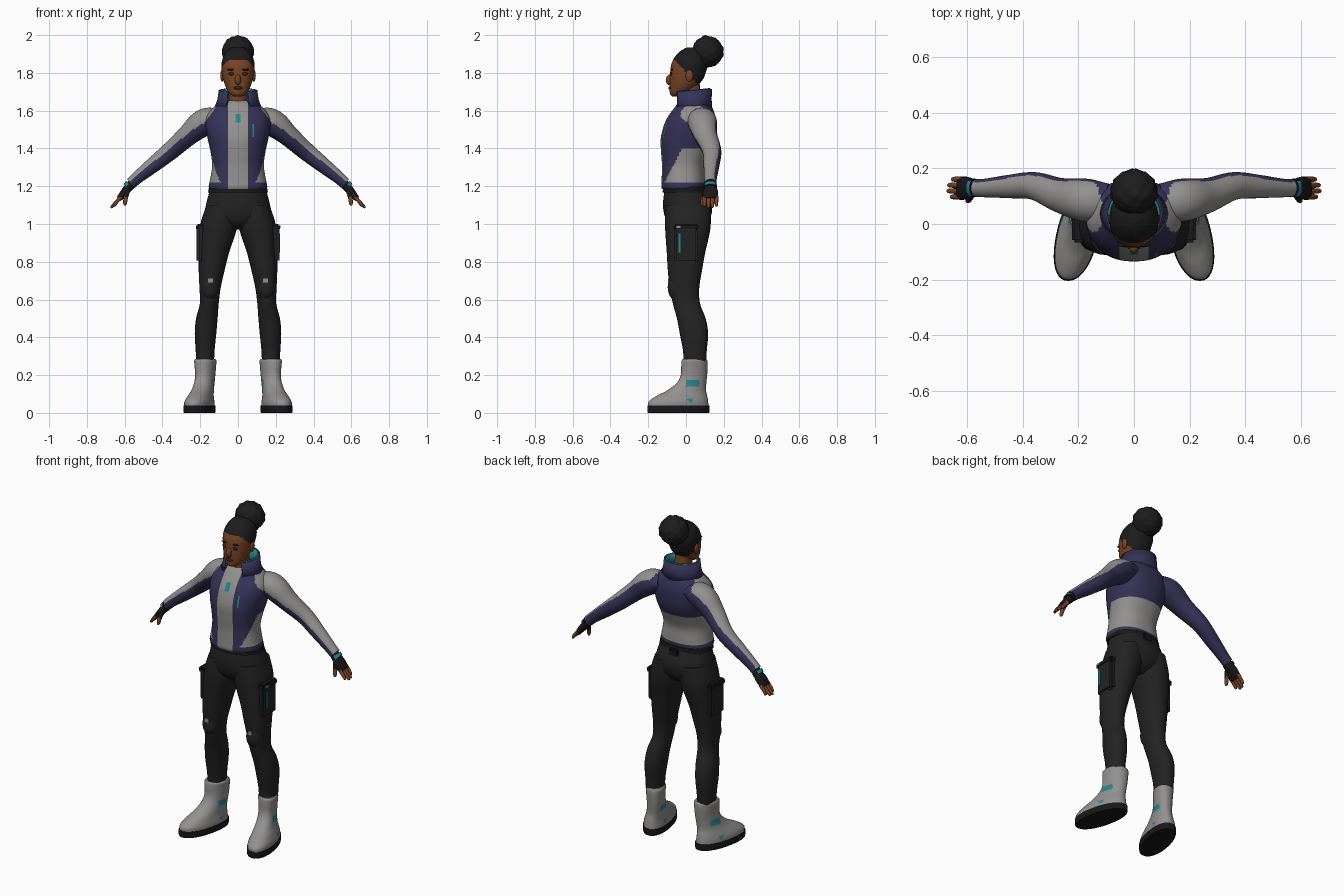
import bpy, bmesh, math
from mathutils import Vector

if "Cube" in bpy.data.objects:
    bpy.data.objects.remove(bpy.data.objects["Cube"])

# Flat colours
COLS = {
    "skin": (0.19, 0.058, 0.019), "dark_skin": (0.045, 0.015, 0.008),
    "hair": (0.012, 0.012, 0.013), "charcoal": (0.0165, 0.0165, 0.0165),
    "navy": (0.036, 0.033, 0.095), "grey": (0.29, 0.285, 0.275),
    "teal": (0.018, 0.24, 0.28), "black": (0.009, 0.009, 0.010),
}
MATS = {}
for k, c in COLS.items():
    MATS[k] = bpy.data.materials.new(k)
    MATS[k].diffuse_color = (*c, 1)


def finish(name, bm, colour, mirror=False):
    """colour is a name or a rule(centre, normal) giving a name"""
    bmesh.ops.recalc_face_normals(bm, faces=bm.faces)
    bm.normal_update()
    slots = []
    for f in bm.faces:
        c = colour if isinstance(colour, str) else colour(f.calc_center_median(), f.normal)
        if c not in slots:
            slots.append(c)
        f.material_index = slots.index(c)
    me = bpy.data.meshes.new(name)
    bm.to_mesh(me)
    bm.free()
    for s in slots:
        me.materials.append(MATS[s])
    ob = bpy.data.objects.new(name, me)
    bpy.context.collection.objects.link(ob)
    if mirror:
        ob.modifiers.new("mirror", "MIRROR").use_mirror_merge = False
    return ob


def spline(keys, sub):
    out, n = [], len(keys)
    for i in range(n - 1):
        p = [keys[min(max(i + k, 0), n - 1)] for k in (-1, 0, 1, 2)]
        for s in range(sub):
            t = s / sub
            out.append([0.5 * (2 * b + (c - a) * t + (2 * a - 5 * b + 4 * c - d) * t * t
                               + (3 * b - a - 3 * c + d) * t ** 3) for a, b, c, d in zip(*p)])
    return out + [list(keys[-1])]


def loft(name, keys, colour, segs=32, sub=4, tube=False, n=2.2, cuts=(), warp=None, mirror=False):
    """keys: x, y, z, two radii; level rings, or rings across the path for a tube"""
    bm = bmesh.new()
    pts = spline(keys, sub)
    rings = []
    for i, p in enumerate(pts):
        u, v = Vector((1, 0, 0)), Vector((0, 1, 0))
        if tube:
            t = (Vector(pts[min(i + 1, len(pts) - 1)][:3]) - Vector(pts[max(i - 1, 0)][:3])).normalized()
            u = (v - t * t.y).normalized()
            v = u.cross(t)
        ring = []
        for s in range(segs):
            a = 2 * math.pi * s / segs
            ca, sa = math.cos(a), math.sin(a)
            co = Vector(p[:3]) + u * (p[3] * math.copysign(abs(ca) ** (2 / n), ca)) \
                + v * (p[4] * math.copysign(abs(sa) ** (2 / n), sa))
            ring.append(bm.verts.new(warp(co) if warp else co))
        rings.append(ring)
    for a, b in zip(rings, rings[1:]):
        for s in range(segs):
            e = (s + 1) % segs
            bm.faces.new((a[s], a[e], b[e], b[s]))
    bm.faces.new(rings[0])
    bm.faces.new(rings[-1])
    for x in cuts:
        bmesh.ops.bisect_plane(bm, geom=bm.verts[:] + bm.edges[:] + bm.faces[:],
                               plane_co=(x, 0, 0), plane_no=(1, 0, 0))
    return finish(name, bm, colour, mirror)


def ball(name, loc, r, colour, mirror=False, sub=3, lumps=0):
    bm = bmesh.new()
    bmesh.ops.create_icosphere(bm, subdivisions=sub, radius=1)
    for v in bm.verts:
        d = v.co.copy()
        k = 1 - lumps * (0.5 - 0.5 * math.sin(8 * d.x + 5 * d.z) * math.sin(8 * d.y) * math.sin(8 * d.z - 3 * d.x))
        v.co = Vector(loc) + Vector((d.x * r[0], d.y * r[1], d.z * r[2])) * k
    return finish(name, bm, colour, mirror)


def box(name, loc, size, colour, bevel=0.0, mirror=False):
    bm = bmesh.new()
    bmesh.ops.create_cube(bm, size=1)
    for v in bm.verts:
        v.co = Vector(loc) + Vector([a * b for a, b in zip(v.co, size)])
    if bevel:
        bmesh.ops.bevel(bm, geom=bm.edges[:], offset=bevel, segments=2, affect='EDGES')
    return finish(name, bm, colour, mirror)


# Head, hair and face
def head_rule(c, n):
    return "hair" if c.z > 1.867 - max(0, c.y + 0.06) * 1.05 else "skin"


loft("head", [(0, -.052, 1.675, .022, .02), (0, -.042, 1.69, .043, .043), (0, -.02, 1.72, .063, .066),
              (0, 0, 1.76, .077, .086), (0, .01, 1.80, .084, .094), (0, .018, 1.84, .088, .097),
              (0, .025, 1.88, .080, .087), (0, .035, 1.915, .06, .065), (0, .04, 1.935, .03, .035)],
     head_rule, segs=64, sub=6)
ball("hair_bun", (0, .115, 1.912), (.09, .088, .09), "hair", sub=4, lumps=0.14)
ball("nose", (0, -.087, 1.763), (.016, .02, .028), "skin")
ball("lips", (0, -.083, 1.72), (.024, .011, .009), "dark_skin")
ball("eyes", (.033, -.078, 1.795), (.019, .006, .009), "dark_skin", mirror=True)
ball("brows", (.034, -.075, 1.817), (.025, .007, .005), "hair", mirror=True)
ball("ears", (.084, .018, 1.785), (.010, .020, .032), "skin", mirror=True)
loft("neck", [(0, .035, 1.56, .06, .06), (0, .03, 1.63, .05, .055), (0, .025, 1.69, .046, .052),
              (0, .02, 1.75, .046, .052)], "skin")


# Jacket body with the shirt showing down the open front
def torso_rule(c, n):
    ax = abs(c.x)
    if c.y < 0 and ax < .052:
        return "teal" if ax < .014 and 1.535 < c.z < 1.585 else "grey"
    if c.y < 0 and .077 < c.x < .085 and 1.46 < c.z < 1.53:
        return "teal"
    if c.z < 1.222:
        return "navy"
    if c.z < 1.40 - max(0, -.02 - c.y) * 1.9:
        return "grey"
    if c.z > 1.5 and ax > .11 + (1.63 - c.z) * .7 and n.y < .6:
        return "grey"
    return "navy"


loft("jacket_body", [(0, -.015, 1.185, .150, .112), (0, -.015, 1.20, .155, .116), (0, -.015, 1.24, .147, .114),
                     (0, -.015, 1.31, .137, .112), (0, -.005, 1.38, .145, .127), (0, .008, 1.45, .160, .142),
                     (0, .02, 1.52, .172, .138), (0, .03, 1.57, .165, .125), (0, .038, 1.61, .138, .104),
                     (0, .04, 1.64, .10, .082), (0, .04, 1.655, .06, .06)],
     torso_rule, segs=96, sub=7, n=2.3, cuts=(-.052, -.014, .014, .052, .077, .085))


# Standing collar, open at the front, with a bright lining
def collar(name, inset, rise, colour):
    bm = bmesh.new()
    rows = []
    for z, rx, ry in ((1.615, .122, .098), (1.655, .106, .095), (1.70, .098, .096)):
        row = []
        for i in range(37):
            a = math.radians(-58 + 296 * i / 36)
            back = math.sin(a) * .5 + .5
            row.append(bm.verts.new(((rx - inset) * math.cos(a), .037 + (ry - inset) * math.sin(a),
                                     z + rise + .016 * back * (z > 1.69))))
        rows.append(row)
    for a, b in zip(rows, rows[1:]):
        for i in range(36):
            bm.faces.new((a[i], a[i + 1], b[i + 1], b[i]))
    ob = finish(name, bm, colour)
    m = ob.modifiers.new("thickness", "SOLIDIFY")
    m.thickness, m.offset = .008, 0


collar("collar", 0, 0, "navy")
collar("collar_lining", .009, .003, "teal")


# Sleeves with a pale stripe along the top
def sleeve_rule(c, n):
    if c.x < .11 + (1.63 - c.z) * .7:
        return "navy"
    limit = min(.55, .15 + max(0, c.x - .15) * 1.3)
    return "grey" if n.dot(Vector((.5, -.25, .83))) > limit else "navy"


loft("sleeves", [(.09, .085, 1.565, .06, .045), (.15, .085, 1.55, .075, .068), (.20, .09, 1.525, .075, .07),
                 (.27, .105, 1.465, .062, .056), (.36, .137, 1.385, .05, .048), (.45, .135, 1.312, .042, .041),
                 (.53, .13, 1.248, .034, .033), (.567, .13, 1.215, .032, .031)],
     sleeve_rule, segs=56, sub=8, tube=True, n=2, mirror=True)

# Gloved hands with bare fingers and a wrist band
loft("gloves", [(.548, .13, 1.228, .027, .026), (.572, .13, 1.202, .028, .024), (.598, .13, 1.172, .040, .021),
                (.622, .128, 1.142, .041, .017), (.632, .128, 1.132, .038, .013)], "black",
     segs=20, tube=True, mirror=True)
for i in range(4):
    y, k = .098 + .021 * i, (0, .012, .009, -.004)[i]
    loft("finger_%d" % (i + 1), [(.618, y, 1.145, .011, .011), (.642 + k * .5, y, 1.118 - k * .5, .010, .010),
                                 (.656 + k, y, 1.098 - k * .6, .008, .008),
                                 (.660 + k, y, 1.092 - k * .6, .004, .004)],
         "skin", segs=10, tube=True, mirror=True)
loft("thumb", [(.585, .108, 1.175, .014, .014), (.594, .092, 1.14, .012, .012), (.598, .085, 1.11, .010, .010),
               (.599, .083, 1.098, .005, .005)], lambda c, n: "black" if c.z > 1.14 else "skin",
     segs=12, tube=True, mirror=True)


def band_rule(c, n):
    return "teal" if n.dot(Vector((.6, -.3, .74))) > .55 else "black"


loft("wrist_bands", [(.571, .13, 1.209, .033, .029), (.585, .13, 1.193, .034, .028)], band_rule,
     segs=24, sub=3, tube=True, mirror=True)

# Trousers
loft("hips", [(0, -.005, 1.215, .142, .105), (0, 0, 1.17, .152, .115), (0, .008, 1.10, .170, .130),
              (0, .010, 1.04, .175, .122), (0, .010, 1.00, .13, .10), (0, .010, .97, .05, .06)], "charcoal", segs=48)
loft("belt", [(0, -.005, 1.168, .158, .119), (0, -.006, 1.20, .153, .114)], "black", segs=48, sub=1)
box("belt_pouch", (0, .112, 1.165), (.06, .03, .045), "black", .006)
loft("trouser_legs", [(.088, .01, 1.10, .078, .120), (.097, .01, 1.02, .097, .122), (.108, .008, .95, .095, .117),
                      (.127, 0, .85, .080, .102), (.140, -.006, .75, .068, .090), (.148, -.008, .66, .056, .078),
                      (.152, .002, .58, .050, .072), (.165, .028, .50, .057, .076), (.172, .042, .42, .057, .075),
                      (.174, .047, .33, .050, .063), (.174, .047, .25, .047, .058)], "charcoal", mirror=True)
box("thigh_pockets", (.196, 0, .895), (.046, .125, .20), "charcoal", .012, mirror=True)
box("pocket_flaps", (.198, 0, .982), (.050, .132, .035), "black", .008, mirror=True)
box("pocket_stripe", (.2195, -.035, .90), (.004, .012, .10), "teal")
box("pocket_tag", (.2235, -.04, .985), (.004, .022, .012), "grey")
ball("knee_pads", (.148, -.055, .665), (.046, .042, .068), "charcoal", mirror=True)
box("knee_marks", (.146, -.091, .70), (.026, .009, .022), "grey", mirror=True)


# Boots with toes turned out
def toe_out(co):
    return Vector((co.x - (co.y - .04) * .2, co.y, co.z))


def boot_rule(c, n):
    strap = .142 < c.z < .172 and 0 < c.y < .07
    tab = .055 < c.z < .075 and .01 < c.y < .03
    return "teal" if (strap or tab) and abs(n.x) > .4 else "grey"


loft("boots", [(.188, -.04, .03, .073, .160), (.188, -.04, .06, .071, .157), (.185, -.022, .09, .062, .134),
               (.180, .004, .12, .055, .102), (.176, .030, .16, .051, .078), (.174, .042, .20, .051, .070),
               (.174, .045, .25, .055, .070), (.174, .045, .275, .057, .068), (.174, .045, .285, .051, .062)],
     boot_rule, segs=56, sub=6, warp=toe_out, mirror=True)
loft("boot_soles", [(.188, -.04, 0, .074, .162), (.188, -.04, .012, .077, .165), (.188, -.04, .038, .076, .164)],
     "black", segs=40, sub=2, warp=toe_out, mirror=True)

# Smooth shading with sharp edges kept
for ob in bpy.context.scene.objects:
    ob.select_set(True)
    bpy.context.view_layer.objects.active = ob
bpy.ops.object.shade_smooth_by_angle(angle=math.radians(40))

for m in bpy.data.materials:
    if m.users and not m.is_grease_pencil:
        m.use_nodes = True
        m.node_tree.nodes["Principled BSDF"].inputs["Base Color"].default_value = m.diffuse_color
